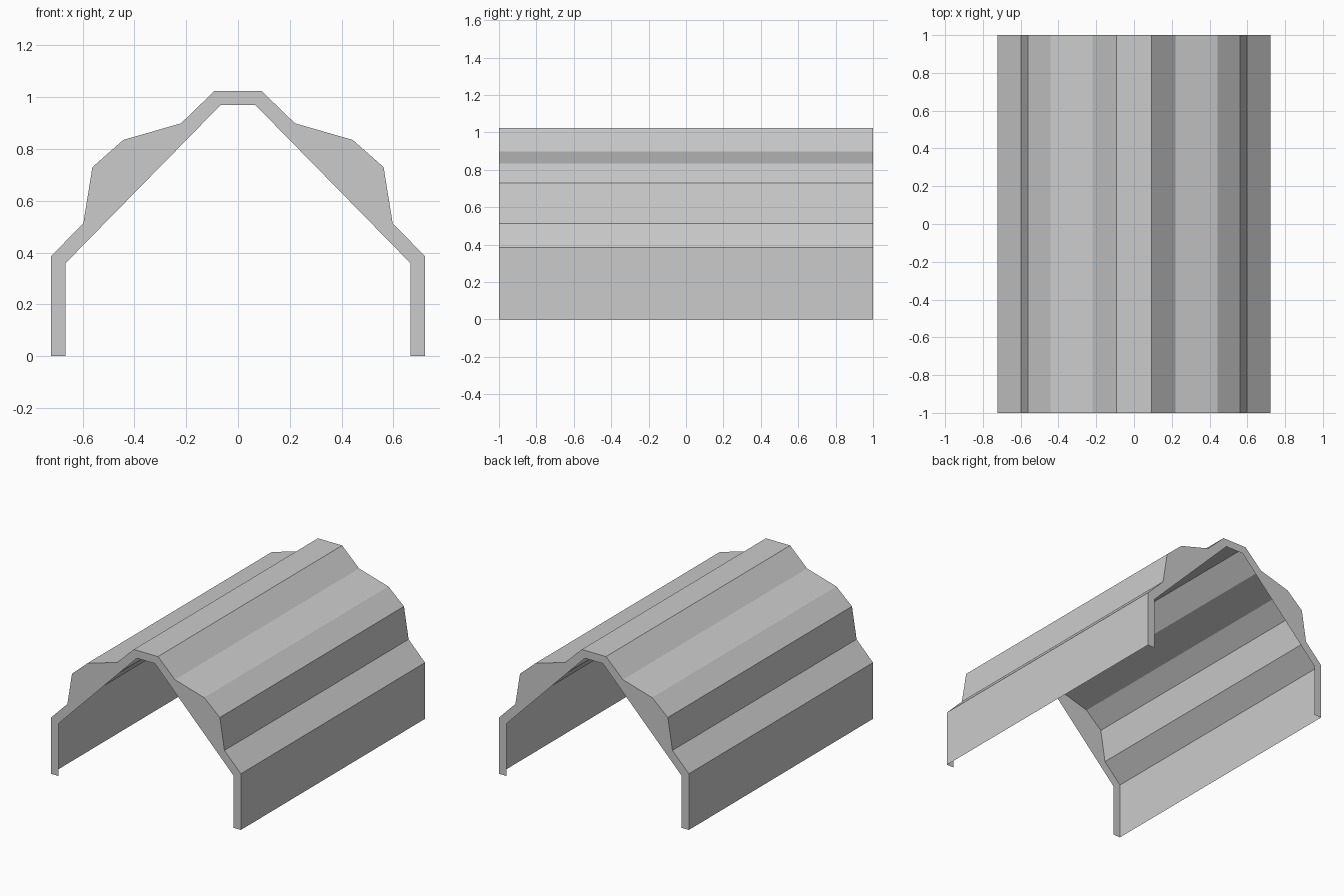
import bpy
import bmesh

cube = bpy.data.objects.get("Cube")
if cube:
    bpy.data.objects.remove(cube, do_unlink=True)

HALF_LENGTH = 1.0

# Half profiles (x, z) from the foot of the wall to the ridge
OUTER = [(0.722, 0.0), (0.722, 0.386), (0.597, 0.513), (0.562, 0.73),
         (0.443, 0.835), (0.22, 0.899), (0.092, 1.023)]
INNER = [(0.666, 0.0), (0.666, 0.359), (0.068, 0.969)]

grey = bpy.data.materials.new("light grey")
grey.use_nodes = True
grey.diffuse_color = (0.6, 0.6, 0.6, 1)
grey.node_tree.nodes["Principled BSDF"].inputs["Base Color"].default_value = (0.6, 0.6, 0.6, 1)


def mirrored(half):
    """Full profile running from +x over the ridge to -x."""
    return half + [(-x, z) for x, z in reversed(half)]


def make_object(name, bm):
    mesh = bpy.data.meshes.new(name)
    bm.to_mesh(mesh)
    bm.free()
    mesh.materials.append(grey)
    obj = bpy.data.objects.new(name, mesh)
    bpy.context.collection.objects.link(obj)
    return obj


def add_row(bm, profile, y):
    return [bm.verts.new((x, y, z)) for x, z in profile]


# Folded roof and wall sheet, open underneath
bm = bmesh.new()
front = add_row(bm, mirrored(OUTER), -HALF_LENGTH)
back = add_row(bm, mirrored(OUTER), HALF_LENGTH)
for i in range(len(front) - 1):
    bm.faces.new((front[i], back[i], back[i + 1], front[i + 1]))
bm.normal_update()
make_object("roof_shell", bm)

# Flat arch plates closing the rim at each end
for name, side in (("front_arch", -1), ("back_arch", 1)):
    bm = bmesh.new()
    outer = add_row(bm, mirrored(OUTER), side * HALF_LENGTH)
    inner = add_row(bm, mirrored(INNER), side * HALF_LENGTH)
    face = bm.faces.new(outer + inner[::-1])
    face.normal_update()
    if face.normal.y * side < 0:
        face.normal_flip()
    bmesh.ops.triangulate(bm, faces=bm.faces[:])
    make_object(name, bm)
